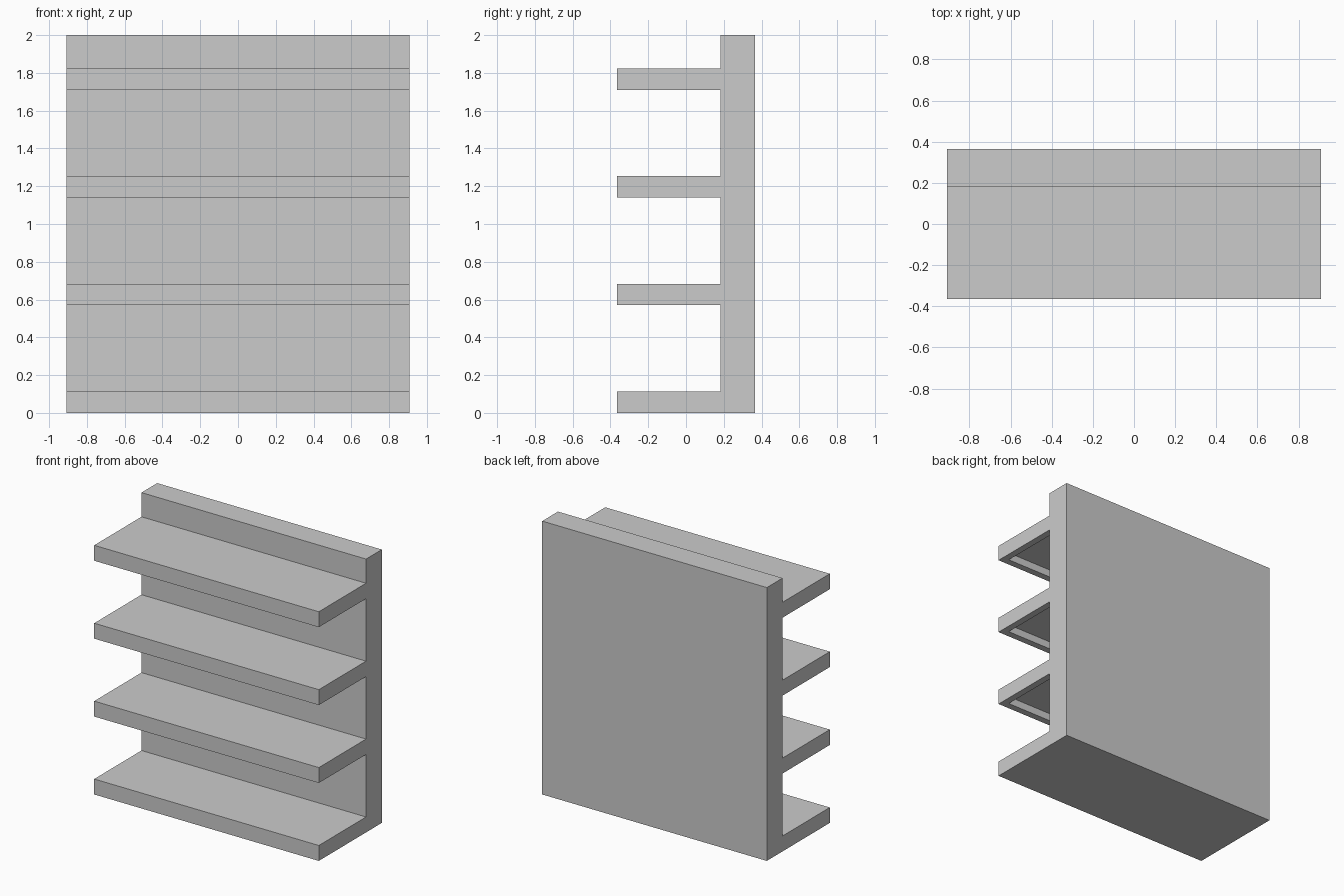
import bpy, bmesh
from mathutils import Vector

if "Cube" in bpy.data.objects:
    bpy.data.objects.remove(bpy.data.objects["Cube"])

W, FRONT, PANEL, BACK, H = 0.909, -0.364, 0.182, 0.364, 2.0
PITCH, THICK, SHELVES = 0.57, 0.113, 4
RIM, RECESS = 0.05, 0.055

# Comb-shaped side profile (y, z): back panel with four shelves
profile = [(BACK, 0)]
profile += [(BACK, H), (PANEL, H)]
for i in reversed(range(SHELVES)):
    z = i * PITCH
    profile += [(PANEL, z + THICK), (FRONT, z + THICK), (FRONT, z)]
    if i:
        profile.append((PANEL, z))

# Extrude the profile across the full width
bm = bmesh.new()
side = bm.faces.new([bm.verts.new((-W, y, z)) for y, z in profile])
ext = bmesh.ops.extrude_face_region(bm, geom=[side])
moved = [v for v in ext["geom"] if isinstance(v, bmesh.types.BMVert)]
bmesh.ops.translate(bm, vec=(2 * W, 0, 0), verts=moved)
bmesh.ops.recalc_face_normals(bm, faces=bm.faces)

# Rimmed recess in the underside of each raised shelf
under = [f for f in bm.faces if f.normal.z < -0.9 and f.calc_center_median().z > 0.1]
bmesh.ops.inset_individual(bm, faces=under, thickness=RIM, use_even_offset=True)
pockets = bmesh.ops.extrude_discrete_faces(bm, faces=under)["faces"]
for f in pockets:
    bmesh.ops.translate(bm, vec=Vector((0, 0, RECESS)), verts=f.verts)

mesh = bpy.data.meshes.new("shelf_unit")
bm.to_mesh(mesh)
bm.free()
bpy.context.collection.objects.link(bpy.data.objects.new("shelf_unit", mesh))
